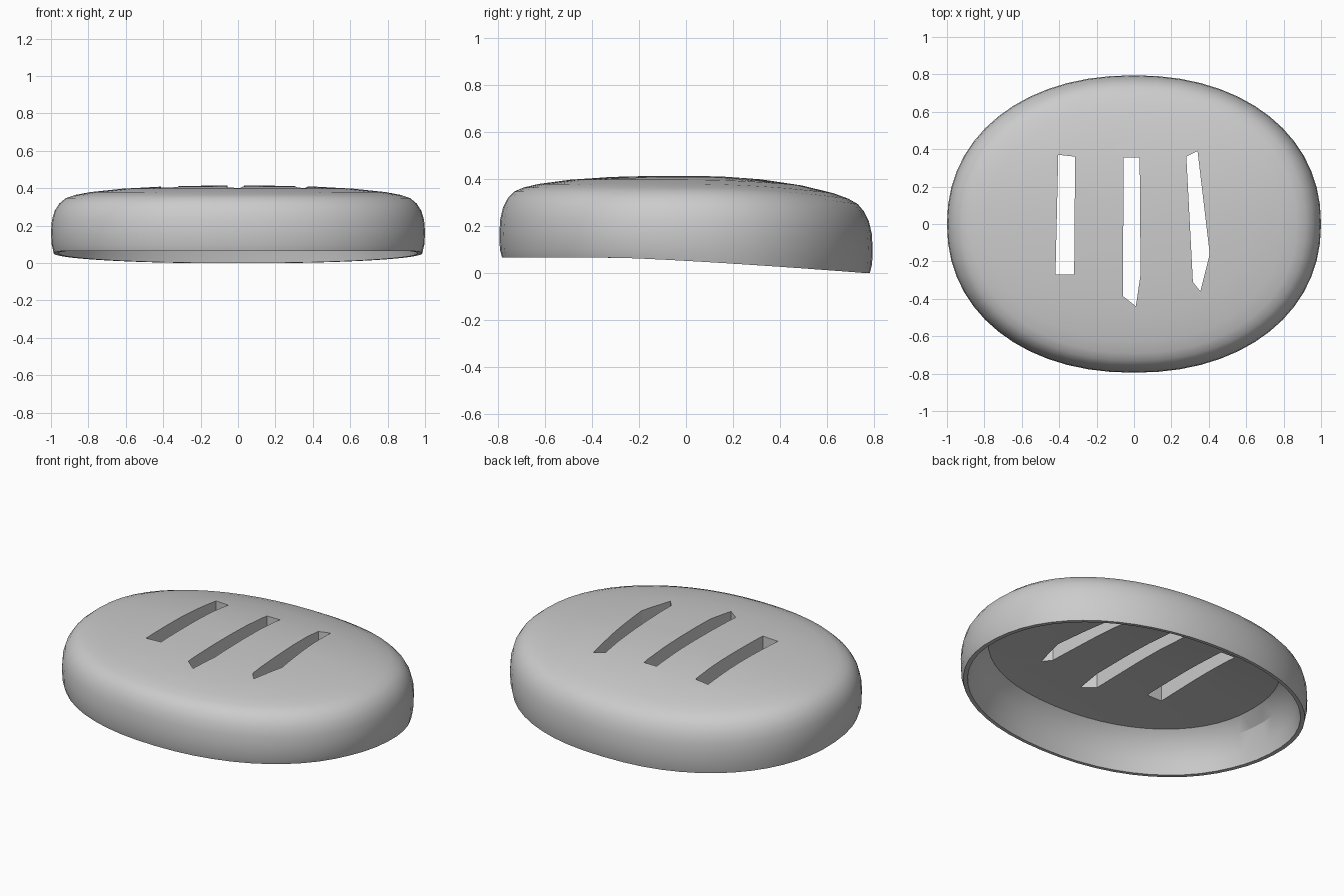
import bpy, bmesh, math

if "Cube" in bpy.data.objects:
    bpy.data.objects.remove(bpy.data.objects["Cube"])

A, B, N, SEG = 1.0, 0.795, 2.15, 56


def outline(t):
    c, s = math.cos(t), math.sin(t)
    return (A * math.copysign(abs(c) ** (2 / N), c),
            B * math.copysign(abs(s) ** (2 / N), s))


def rim_z(y):
    # rim is level at the front and dips towards the back
    return 0.065 - 0.065 * min(1, max(0, (y + 0.3) / 1.06)) ** 1.25


def drop(y):
    # top slopes down at the back
    return 0.1 * max(0, y) ** 2


# cross-section from rim outside, over the top, then the inside (None = rim height)
outer = [(0.985, None), (0.997, 0.10), (1.0, 0.17), (0.995, 0.23), (0.98, 0.28),
         (0.955, 0.318), (0.92, 0.347), (0.87, 0.364), (0.79, 0.379),
         (0.62, 0.397), (0.4, 0.409), (0.2, 0.413)]
inner = [(0.2, 0.305), (0.55, 0.302), (0.84, 0.29), (0.91, 0.23), (0.945, 0.13), (0.96, None)]

# domed oval shell
bm = bmesh.new()
rings = []
for s, z in outer + inner:
    ring = []
    for i in range(SEG):
        x, y = outline(2 * math.pi * i / SEG)
        x, y = x * s, y * s
        ring.append(bm.verts.new((x, y, rim_z(y) if z is None else z - drop(y))))
    rings.append(ring)


def bridge(a, b):
    for i in range(SEG):
        j = (i + 1) % SEG
        bm.faces.new((a[i], a[j], b[j], b[i]))


def fan(ring, z):
    c = bm.verts.new((0, 0, z))
    for i in range(SEG):
        bm.faces.new((ring[i], ring[(i + 1) % SEG], c))


n = len(outer)
for k in range(len(rings) - 1):
    if k != n - 1:
        bridge(rings[k], rings[k + 1])
bridge(rings[-1], rings[0])
fan(rings[n - 1], 0.414)
fan(rings[n], 0.306)
bmesh.ops.recalc_face_normals(bm, faces=bm.faces)
me = bpy.data.meshes.new("vented_cap")
bm.to_mesh(me)
bm.free()
cap = bpy.data.objects.new("vented_cap", me)
bpy.context.collection.objects.link(cap)

# three irregular slots cut through the top
slots = [
    [(-0.405, 0.37), (-0.315, 0.36), (-0.32, -0.27), (-0.42, -0.27)],
    [(-0.055, 0.355), (0.03, 0.355), (0.035, -0.27), (0.01, -0.44), (-0.06, -0.385)],
    [(0.28, 0.36), (0.34, 0.39), (0.405, -0.16), (0.355, -0.36), (0.315, -0.31)],
]
bm = bmesh.new()
for pts in slots:
    f = bm.faces.new([bm.verts.new((x, y, 0.15)) for x, y in pts])
    ext = bmesh.ops.extrude_face_region(bm, geom=[f], use_keep_orig=True)
    for v in ext["geom"]:
        if isinstance(v, bmesh.types.BMVert):
            v.co.z = 0.6
bmesh.ops.recalc_face_normals(bm, faces=bm.faces)
me = bpy.data.meshes.new("slot_cutter")
bm.to_mesh(me)
bm.free()
cutter = bpy.data.objects.new("slot_cutter", me)
bpy.context.collection.objects.link(cutter)
cutter.hide_render = True

mod = cap.modifiers.new("slots", 'BOOLEAN')
mod.operation = 'DIFFERENCE'
mod.solver = 'EXACT'
mod.object = cutter

bpy.ops.object.select_all(action='DESELECT')
cap.select_set(True)
bpy.context.view_layer.objects.active = cap
bpy.ops.object.modifier_apply(modifier="slots")
bpy.data.objects.remove(cutter)
bpy.ops.object.shade_smooth_by_angle(angle=math.radians(30))
